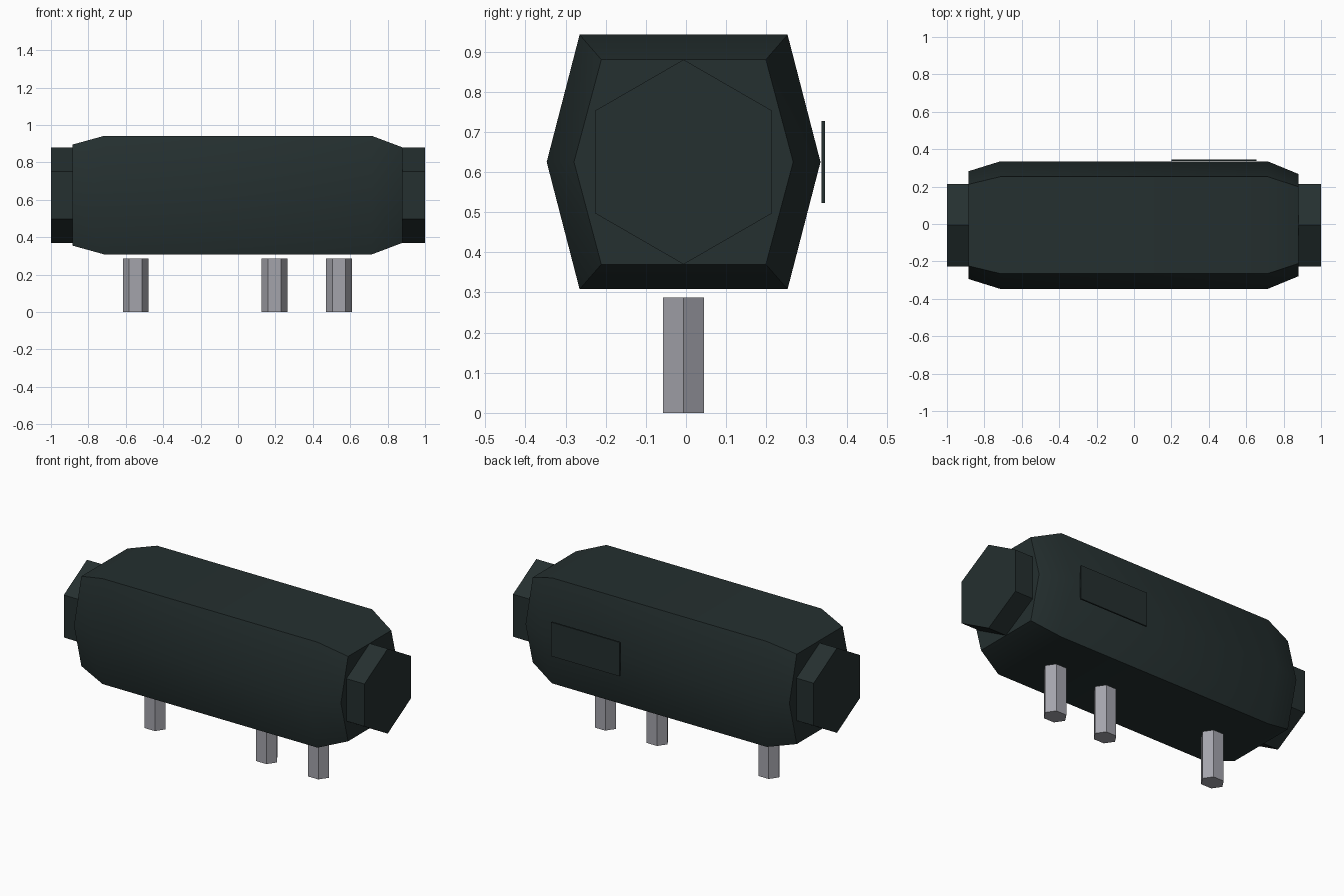
import bpy, bmesh, math

cube = bpy.data.objects.get("Cube")
if cube:
    bpy.data.objects.remove(cube, do_unlink=True)

YC, ZC = -0.006, 0.625  # shared axis of the body


def material(name, color, roughness):
    m = bpy.data.materials.new(name)
    m.use_nodes = True
    m.diffuse_color = (*color, 1)
    bsdf = m.node_tree.nodes["Principled BSDF"]
    bsdf.inputs["Base Color"].default_value = (*color, 1)
    bsdf.inputs["Roughness"].default_value = roughness
    return m


dark = material("dark green plastic", (0.018, 0.029, 0.029), 0.6)
metal = material("light grey metal", (0.37, 0.37, 0.41), 0.5)


def loft(name, rings, mat, smooth=None):
    """Skin a closed solid through matching rings of points."""
    bm = bmesh.new()
    loops = [[bm.verts.new(p) for p in ring] for ring in rings]
    for a, b in zip(loops, loops[1:]):
        for i in range(len(a)):
            j = (i + 1) % len(a)
            bm.faces.new((a[i], a[j], b[j], b[i]))
    bm.faces.new(loops[0])
    bm.faces.new(loops[-1])
    bmesh.ops.recalc_face_normals(bm, faces=bm.faces)
    mesh = bpy.data.meshes.new(name)
    bm.to_mesh(mesh)
    bm.free()
    mesh.materials.append(mat)
    obj = bpy.data.objects.new(name, mesh)
    bpy.context.collection.objects.link(obj)
    if smooth:
        bpy.ops.object.select_all(action="DESELECT")
        obj.select_set(True)
        bpy.context.view_layer.objects.active = obj
        bpy.ops.object.shade_smooth_by_angle(angle=math.radians(smooth))
    return obj


def hexagon(rx, ry, start=0):
    for i in range(6):
        a = math.radians(start + 60 * i)
        yield rx * math.cos(a), ry * math.sin(a)


# Body: wide hexagon with tapered ends
def body_ring(x, flat, mid, half):
    shape = [(mid, 0), (flat, half), (-flat, half),
             (-mid, 0), (-flat, -half), (flat, -half)]
    return [(x, YC + y, ZC + z) for y, z in shape]


loft("body", [body_ring(-0.885, 0.218, 0.288, 0.27),
              body_ring(-0.715, 0.259, 0.341, 0.317),
              body_ring(0.715, 0.259, 0.341, 0.317),
              body_ring(0.88, 0.205, 0.273, 0.255)], dark, smooth=40)

# End caps: hexagons with a point at the top
for side, label in ((1, "left"), (-1, "right")):
    loft(label + "_end_cap",
         [[(side * x, YC + y, ZC + z) for y, z in hexagon(0.255, 0.255, 30)]
          for x in (0.85, 1.0)], dark)

# Pins underneath
for n, px in enumerate((-0.547, 0.195, 0.54), 1):
    loft(f"pin_{n}", [[(px + x, YC + y, z) for x, y in hexagon(0.069, 0.059)]
                      for z in (0, 0.287)], metal)

# Thin plate on the back
loft("back_plate", [[(x, y, z) for x, z in
                     ((0.2, 0.523), (0.655, 0.523), (0.655, 0.727), (0.2, 0.727))]
                    for y in (0.337, 0.346)], dark)
